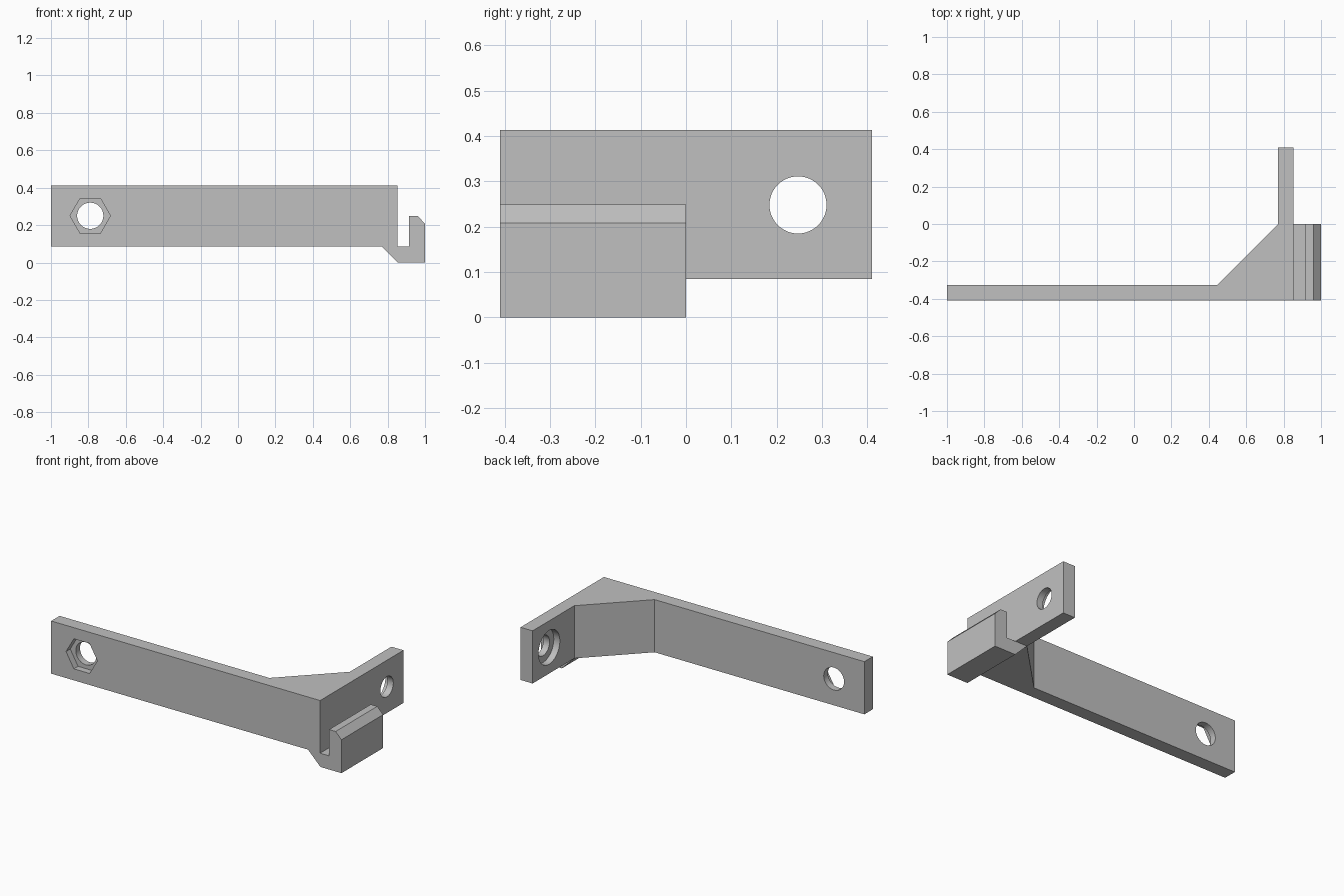
import bpy
import bmesh
import math
from mathutils import Matrix

cube = bpy.data.objects.get("Cube")
if cube:
    bpy.data.objects.remove(cube, do_unlink=True)

grey = bpy.data.materials.new("plain grey")
grey.use_nodes = True
colour = (0.53, 0.53, 0.53, 1)
grey.diffuse_color = colour
grey.node_tree.nodes["Principled BSDF"].inputs["Base Color"].default_value = colour

FRONT, BACK = -0.41, 0.41
BOTTOM, TOP = 0.085, 0.413
WALL = 0.083
PLATE_IN, PLATE_OUT = 0.77, 0.853


def finish(name, bm):
    bmesh.ops.recalc_face_normals(bm, faces=bm.faces)
    mesh = bpy.data.meshes.new(name)
    bm.to_mesh(mesh)
    bm.free()
    mesh.materials.append(grey)
    obj = bpy.data.objects.new(name, mesh)
    bpy.context.collection.objects.link(obj)
    return obj


def prism(name, points, direction):
    """Extrude a closed outline of 3D points along a direction."""
    bm = bmesh.new()
    face = bm.faces.new([bm.verts.new(p) for p in points])
    out = bmesh.ops.extrude_face_region(bm, geom=[face])
    verts = [g for g in out["geom"] if isinstance(g, bmesh.types.BMVert)]
    bmesh.ops.translate(bm, verts=verts, vec=direction)
    return finish(name, bm)


def cut(target, name, centre, radius, depth, axis, sides=48):
    """Cut a round or polygonal hole centred at a point along X or Y."""
    bm = bmesh.new()
    bmesh.ops.create_cone(bm, cap_ends=True, segments=sides,
                          radius1=radius, radius2=radius, depth=depth)
    # First vertex lies along x, so a six-sided pocket points sideways
    first = max(bm.verts, key=lambda v: v.co.x)
    bmesh.ops.rotate(bm, verts=bm.verts, matrix=Matrix.Rotation(
        -math.atan2(first.co.y, first.co.x), 3, 'Z'))
    turn = Matrix.Rotation(math.pi / 2, 3, 'Y' if axis == 'X' else 'X')
    bmesh.ops.rotate(bm, verts=bm.verts, matrix=turn)
    bmesh.ops.translate(bm, verts=bm.verts, vec=centre)
    cutter = finish(name, bm)
    cutter.hide_render = True
    mod = target.modifiers.new(name, 'BOOLEAN')
    mod.operation = 'DIFFERENCE'
    mod.solver = 'EXACT'
    mod.object = cutter
    bpy.context.view_layer.objects.active = target
    bpy.ops.object.modifier_apply(modifier=name)
    bpy.data.objects.remove(cutter, do_unlink=True)


# Long arm, corner gusset and end plate in one plan outline
inner = FRONT + WALL
plan = [(-1, FRONT), (PLATE_OUT, FRONT), (PLATE_OUT, BACK), (PLATE_IN, BACK),
        (PLATE_IN, 0), (0.445, inner), (-1, inner)]
bracket = prism("bracket", [(x, y, BOTTOM) for x, y in plan], (0, 0, TOP - BOTTOM))

# Bolt hole and hexagonal nut pocket in the arm
cut(bracket, "arm_hole", (-0.79, FRONT, 0.25), 0.07, 0.5, 'Y')
cut(bracket, "nut_pocket", (-0.79, FRONT, 0.25), 0.108, WALL, 'Y', 6)

# Screw hole and counterbore in the end plate
cut(bracket, "plate_hole", (PLATE_OUT, 0.247, 0.248), 0.063, 0.5, 'X')
cut(bracket, "counterbore", (PLATE_IN, 0.247, 0.248), 0.105, WALL, 'X')

# Upturned hook beneath the corner
profile = [(PLATE_IN, BOTTOM), (0.855, 0), (1, 0), (1, 0.208), (0.96, 0.249),
           (0.915, 0.249), (0.915, BOTTOM)]
hook = prism("hook", [(x, FRONT, z) for x, z in profile], (0, -FRONT, 0))

# Smooth hole walls, keep every edge crisp
bpy.ops.object.select_all(action='DESELECT')
for obj in (bracket, hook):
    obj.select_set(True)
bpy.context.view_layer.objects.active = bracket
bpy.ops.object.shade_smooth_by_angle(angle=math.radians(30))
